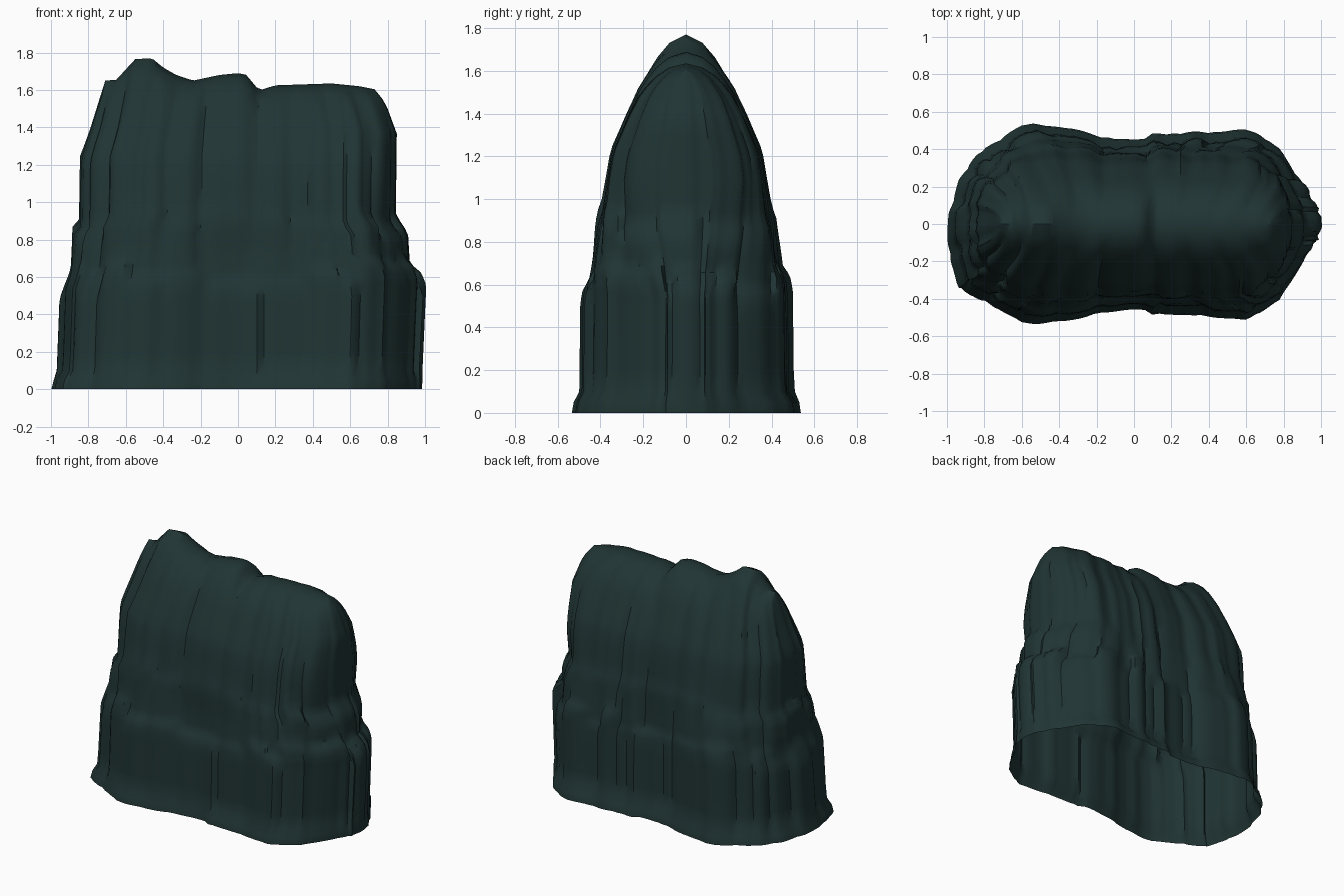
import bpy, bmesh, math, random
from mathutils import Vector

if "Cube" in bpy.data.objects:
    bpy.data.objects.remove(bpy.data.objects["Cube"])

random.seed(11)
N = 160  # columns around the cliff


def lerp(table, v):
    if v <= table[0][0]:
        return table[0][1]
    for (a, fa), (b, fb) in zip(table, table[1:]):
        if v <= b:
            return fa + (fb - fa) * (v - a) / (b - a)
    return table[-1][1]


def ramp(lo, hi, v):
    return max(0, min(1, (v - lo) / (hi - lo)))


# half depth along x: waisted at the foot, fuller and squarer higher up
FOOT = [(-1, .09), (-.98, .17), (-.95, .29), (-.83, .40), (-.72, .46), (-.6, .53),
        (-.53, .54), (-.3, .51), (-.2, .48), (0, .455), (.07, .46), (.1, .49),
        (.4, .50), (.6, .515), (.68, .49), (.8, .41), (.9, .25), (.97, .13), (1, .08)]
CREST = [(-1, .12), (-.98, .2), (-.93, .33), (-.83, .44), (-.65, .52), (-.5, .53),
         (-.3, .51), (0, .505), (.3, .52), (.6, .525), (.8, .48), (.92, .37),
         (.98, .22), (1, .13)]
# half depth, left reach and right reach by height
DEPTH = [(0, .54), (.06, .53), (.1, .51), (.54, .505), (.61, .495), (.66, .465),
         (.9, .435), (.95, .415), (1.2, .375), (1.25, .36), (1.4, .295), (1.5, .24),
         (1.55, .20), (1.6, .15), (1.64, .085), (1.66, 0)]
LEFT = [(0, 1.0), (.1, .975), (.5, .96), (.6, .925), (.66, .905), (.84, .895),
        (.88, .86), (1.24, .855), (1.66, .71)]
RIGHT = [(0, .985), (.55, 1.01), (.62, .985), (.67, .925), (.83, .915), (.93, .85),
         (1.4, .855), (1.58, .79), (1.66, .73)]
# skyline height by x
RIDGE = [(-.71, 1.65), (-.65, 1.655), (-.6, 1.71), (-.55, 1.765), (-.46, 1.77),
         (-.4, 1.72), (-.33, 1.68), (-.24, 1.65), (-.1, 1.68), (0, 1.69), (.05, 1.68),
         (.09, 1.62), (.12, 1.60), (.2, 1.625), (.5, 1.635), (.65, 1.62), (.75, 1.60)]
# clefts between the big upright ribs
CLEFTS = [-.84, -.64, -.42, -.22, .1, .36, .6, .82]
ROWS = [0, .05, .1, .2, .3, .4, .46, .5, .54, .57, .6, .63, .66, .69, .73, .78, .83,
        .87, .91, .95, 1.0, 1.1, 1.2, 1.25, 1.32, 1.4, 1.45, 1.5, 1.55, 1.6, 1.64, 1.66]


def blocks(lo, hi, inset, shift):
    """Rock slabs around the cliff: one (inset, ledge shift) pair per column."""
    out = []
    while len(out) < N:
        d, s = -random.random() * inset, random.uniform(-shift, shift)
        w = random.randint(lo, hi)
        for k in range(w):
            edge = -.008 if k in (0, w - 1) else 0
            out.append((d + edge + random.uniform(-.003, .003), s))
    out = out[:N]
    return out[-2:] + out[:-2]  # keep the seam off the end of the cliff


def outline(i, table):
    a = 2 * math.pi * (i + .5) / N
    # blunt tips: the first columns fan out across the end
    tip = min(1, abs(math.sin(a)) / .12)
    return Vector((math.cos(a), math.copysign(lerp(table, math.cos(a)) * tip, math.sin(a))))


lower = blocks(3, 8, .030, .07)
upper = blocks(4, 11, .022, .05)

# cliff shell, open underneath
bm = bmesh.new()
grid = []
for zr in ROWS:
    ring = []
    t = zr / 1.66
    fuller = ramp(.55, 1.1, zr)
    for i in range(N):
        f = outline(i, FOOT).lerp(outline(i, CREST), fuller)
        tan = outline(i + 1, FOOT) - outline(i - 1, FOOT)
        nrm = Vector((tan.y, -tan.x)).normalized()
        # slabs of the lower tier give way to the upper ones at the ledge
        (dl, sl), (du, su) = lower[i], upper[i]
        d = dl + (du - dl) * ramp(.58, .68, zr + sl)
        s = sl + (su - sl) * ramp(.74, .86, zr)
        zp = zr + s * ramp(0, .35, zr) * ramp(1.35, 1.0, zr)
        gap = min(abs(f.x - c) for c in CLEFTS)
        cleft = -.022 * ramp(.07, 0, gap) * ramp(.6, .95, zr) * ramp(1.66, 1.6, zr)
        x = f.x * (lerp(RIGHT, zp) if f.x > 0 else lerp(LEFT, zp))
        y = f.y * lerp(DEPTH, zp) / .54
        top = lerp(RIDGE, f.x * (.73 if f.x > 0 else .71))
        # slight lean of the left end toward the front
        lean = -.07 * max(0, -f.x - .8) / .2 * (1 - t)
        off = nrm * (cleft + d * ramp(1.66, 1.4, zr) * (.35 if zr < .06 else 1))
        rise = top - 1.66
        z = zr + rise * t ** (14 if rise > 0 else 3)
        ring.append(bm.verts.new((x + off.x, y + off.y + lean, z)))
    grid.append(ring)
for a, b in zip(grid, grid[1:]):
    for i in range(N):
        j = (i + 1) % N
        bm.faces.new((a[i], a[j], b[j], b[i]))
bmesh.ops.remove_doubles(bm, verts=bm.verts, dist=.0015)
bmesh.ops.recalc_face_normals(bm, faces=bm.faces)

me = bpy.data.meshes.new("cliff_rock")
bm.to_mesh(me)
bm.free()
rock = bpy.data.objects.new("cliff_rock", me)
bpy.context.collection.objects.link(rock)

mat = bpy.data.materials.new("dark teal stone")
mat.diffuse_color = (.0145, .035, .034, 1)
mat.use_nodes = True
mat.node_tree.nodes["Principled BSDF"].inputs["Base Color"].default_value = mat.diffuse_color
me.materials.append(mat)

bpy.context.view_layer.objects.active = rock
rock.select_set(True)
bpy.ops.object.shade_smooth_by_angle(angle=math.radians(40))
